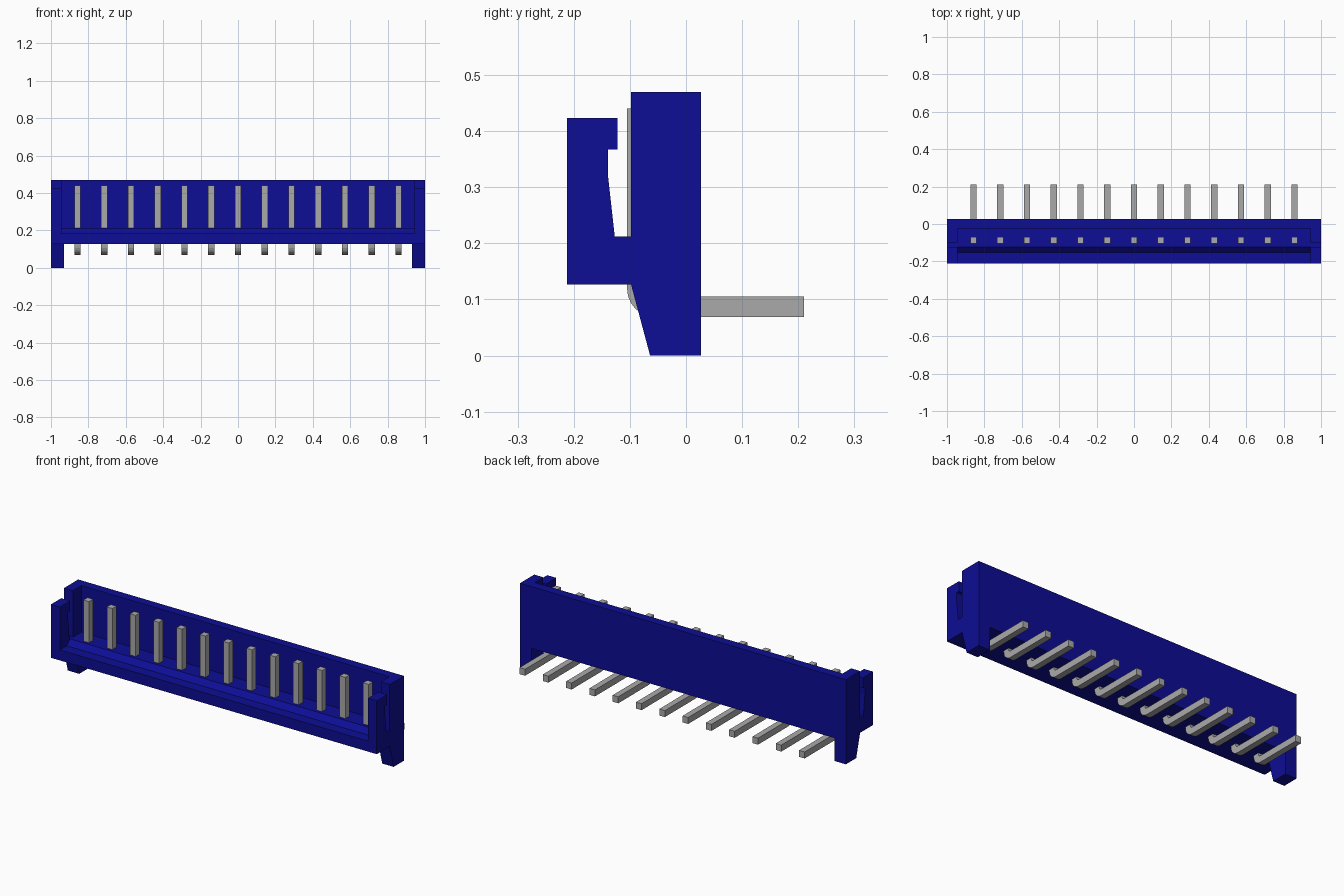
import bpy, bmesh, math

cube = bpy.data.objects.get("Cube")
if cube:
    bpy.data.objects.remove(cube, do_unlink=True)


def material(name, rgb):
    m = bpy.data.materials.new(name)
    m.use_nodes = True
    m.diffuse_color = (*rgb, 1)
    bsdf = m.node_tree.nodes["Principled BSDF"]
    bsdf.inputs["Base Color"].default_value = (*rgb, 1)
    bsdf.inputs["Roughness"].default_value = 0.6
    return m


blue = material("navy blue plastic", (0.004, 0.004, 0.30))
grey = material("grey metal", (0.40, 0.40, 0.40))


def extrude_x(name, profile, x0, x1, mat):
    """Extrude a closed (y, z) profile from x0 to x1."""
    bm = bmesh.new()
    face = bm.faces.new([bm.verts.new((x0, y, z)) for y, z in profile])
    moved = bmesh.ops.extrude_face_region(bm, geom=[face])["geom"]
    verts = [v for v in moved if isinstance(v, bmesh.types.BMVert)]
    bmesh.ops.translate(bm, verts=verts, vec=(x1 - x0, 0, 0))
    bmesh.ops.recalc_face_normals(bm, faces=bm.faces)
    mesh = bpy.data.meshes.new(name)
    bm.to_mesh(mesh)
    bm.free()
    mesh.materials.append(mat)
    obj = bpy.data.objects.new(name, mesh)
    bpy.context.collection.objects.link(obj)
    return obj


BACK, FRONT, CHEEK = 0.027, -0.212, -0.098
BASE, FLOOR, TOP = 0.127, 0.212, 0.47
INNER = 0.945

# Long housing: back wall, floor and the low sloped front lip
extrude_x("housing_body", [
    (BACK, BASE), (BACK, TOP), (-0.023, TOP), (-0.023, FLOOR),
    (-0.122, FLOOR), (-0.152, 0.185), (FRONT, 0.185), (FRONT, BASE),
], -INNER, INNER, blue)

# End cheeks with a hooked front arm and a slot behind it
end_profile = [
    (BACK, BASE), (BACK, TOP), (CHEEK, TOP), (CHEEK, FLOOR),
    (-0.127, FLOOR), (-0.139, 0.32), (-0.139, 0.367), (-0.122, 0.367),
    (-0.122, 0.423), (FRONT, 0.423), (FRONT, BASE),
]
# Tapered feet under each end
foot_profile = [(BACK, 0), (BACK, BASE), (CHEEK, BASE), (-0.064, 0)]
for side, s in (("left", 1), ("right", -1)):
    extrude_x(side + "_end", end_profile, s * INNER, s, blue)
    extrude_x(side + "_foot", foot_profile, s * 0.93, s, blue)

# Bent square pins: upright contact, rounded bend, rear solder tail
PIN, R = 0.036, 0.05
cy, cz = -0.055, 0.119


def bend(radius):
    return [(cy - radius * math.cos(a), cz - radius * math.sin(a))
            for a in (math.pi / 2 * i / 6 for i in range(7))]


pin_profile = ([(-0.105, 0.44)] + bend(R) + [(0.21, 0.069), (0.21, 0.105)]
               + bend(R - PIN)[::-1] + [(-0.069, 0.44)])
for i in range(13):
    x = (i - 6) * 0.143
    extrude_x(f"pin_{i + 1}", pin_profile, x - 0.017, x + 0.017, grey)
